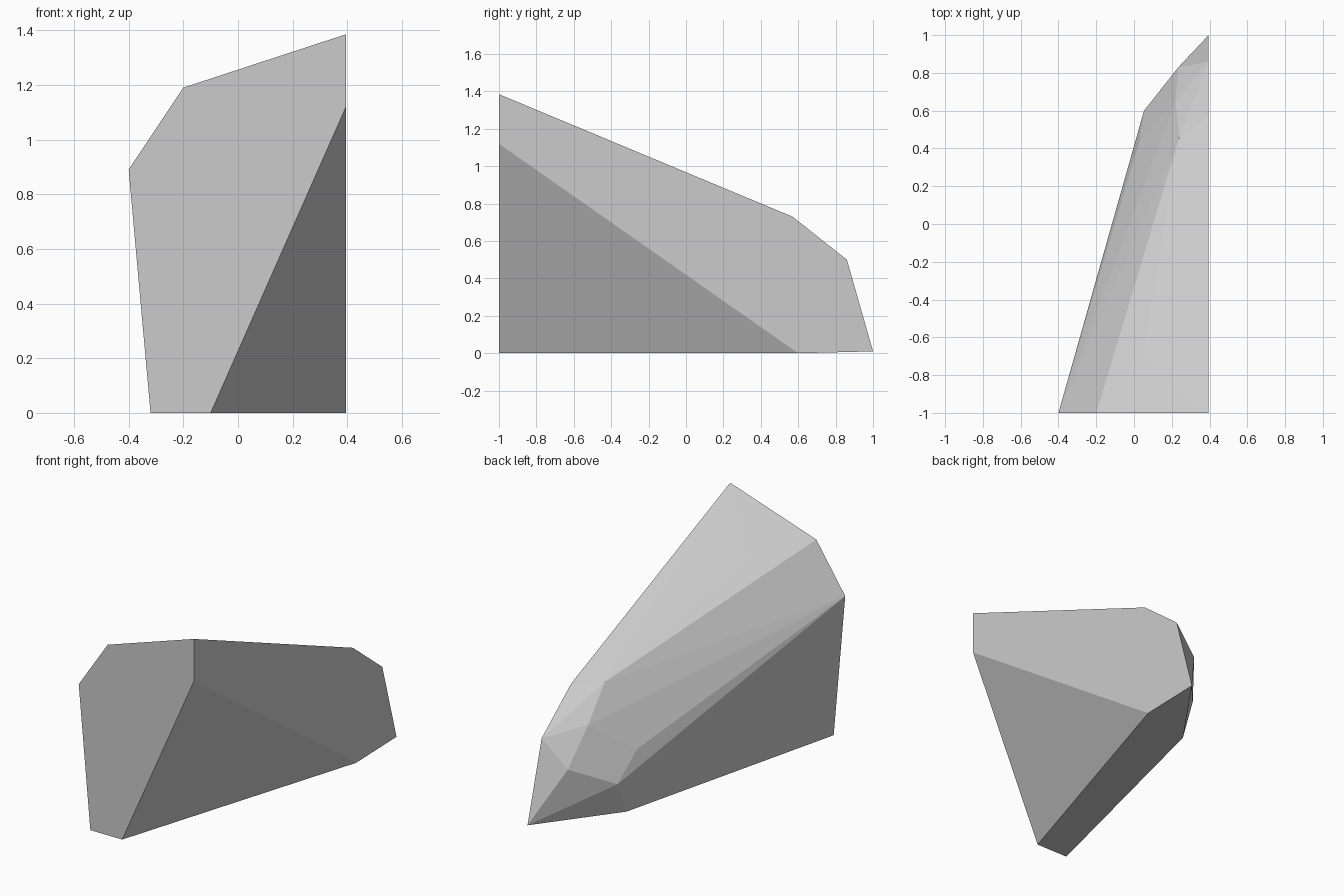
import bpy
import bmesh

cube = bpy.data.objects.get("Cube")
if cube:
    bpy.data.objects.remove(cube, do_unlink=True)

# Single stone colour
stone = bpy.data.materials.new("stone grey")
stone.use_nodes = True
colour = (0.6, 0.6, 0.6, 1)
stone.diffuse_color = colour
stone.node_tree.nodes["Principled BSDF"].inputs["Base Color"].default_value = colour

FRONT, SIDE = -1.0, 0.395

# Flat front face as (x, z)
front_profile = [(-0.32, 0), (-0.4, 0.89), (-0.2, 1.19),
                 (SIDE, 1.385), (SIDE, 1.12), (-0.1, 0)]
# Flat left face as (y, z), sharing its front edge with the front face
side_profile = [(0.6, 0), (1, 0.01), (0.86, 0.5), (0.57, 0.73)]
# Chipped corners on the rounded outer side
corners = [(0.05, -0.66, 1.145), (0.24, 0.46, 0.74), (0.22, 0.65, 0.55),
           (0.235, 0.83, 0.335), (0.03, 0.44, 0.37), (0.053, 0.6, 0.205),
           (0.053, 0.51, 0)]

points = [(x, FRONT, z) for x, z in front_profile]
points += [(SIDE, y, z) for y, z in side_profile]
points += corners

# Faceted rock chunk: wrap the corners in a convex skin
bm = bmesh.new()
for p in points:
    bm.verts.new(p)
bmesh.ops.convex_hull(bm, input=bm.verts[:])
bmesh.ops.dissolve_limit(bm, angle_limit=0.01, verts=bm.verts[:], edges=bm.edges[:])
bmesh.ops.recalc_face_normals(bm, faces=bm.faces[:])

mesh = bpy.data.meshes.new("rock_chunk")
bm.to_mesh(mesh)
bm.free()
mesh.materials.append(stone)
rock = bpy.data.objects.new("rock_chunk", mesh)
bpy.context.collection.objects.link(rock)
